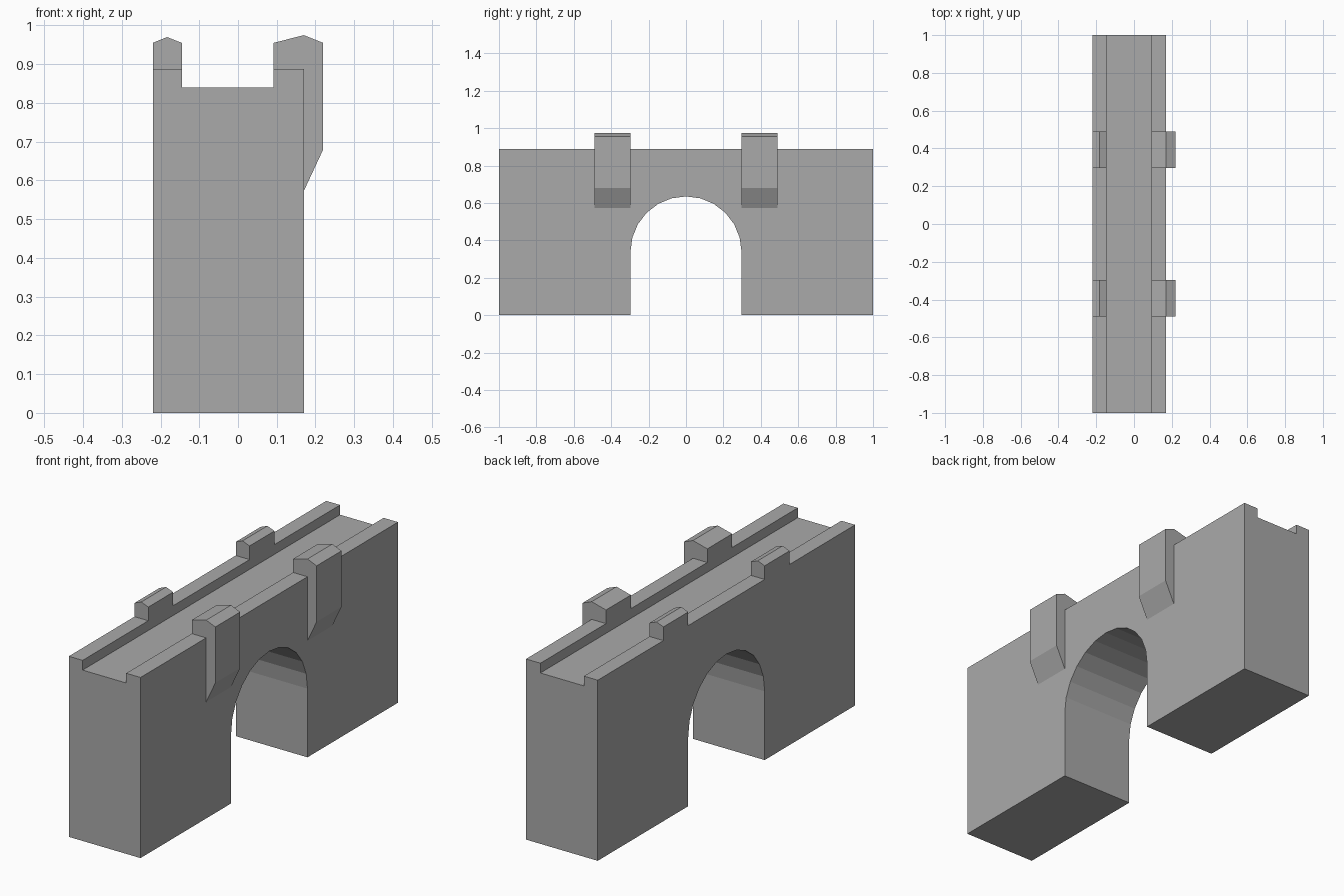
import bpy
import bmesh
from math import cos, sin, pi
from mathutils import Vector

if "Cube" in bpy.data.objects:
    bpy.data.objects.remove(bpy.data.objects["Cube"])

stone = bpy.data.materials.new("grey_stone")
stone.use_nodes = True
GREY = (0.4, 0.4, 0.4, 1)
stone.diffuse_color = GREY
stone.node_tree.nodes["Principled BSDF"].inputs["Base Color"].default_value = GREY


def prism(points, offset):
    """Extrude a closed planar outline into a solid."""
    bm = bmesh.new()
    face = bm.faces.new([bm.verts.new(p) for p in points])
    grown = bmesh.ops.extrude_face_region(bm, geom=[face], use_keep_orig=True)
    verts = [g for g in grown["geom"] if isinstance(g, bmesh.types.BMVert)]
    bmesh.ops.translate(bm, verts=verts, vec=Vector(offset))
    bmesh.ops.recalc_face_normals(bm, faces=bm.faces)
    return bm


def finish(bm, name):
    bmesh.ops.recalc_face_normals(bm, faces=bm.faces)
    mesh = bpy.data.meshes.new(name)
    bm.to_mesh(mesh)
    bm.free()
    mesh.materials.append(stone)
    obj = bpy.data.objects.new(name, mesh)
    bpy.context.collection.objects.link(obj)
    return obj


BACK, FRONT = -0.22, 0.17      # wall faces
DECK_BACK, DECK_FRONT = -0.145, 0.092
DECK, PARAPET = 0.84, 0.888
ARCH_R, SPRING, SEGMENTS = 0.297, 0.338, 12

# Bridge wall with the arched opening
outline = [(-1, 0), (-ARCH_R, 0)]
for i in range(SEGMENTS + 1):
    a = pi - pi * i / SEGMENTS
    outline.append((ARCH_R * cos(a), SPRING + ARCH_R * sin(a)))
outline += [(ARCH_R, 0), (1, 0), (1, DECK), (-1, DECK)]
bm = prism([(BACK, y, z) for y, z in outline], (FRONT - BACK, 0, 0))

# Split the top into deck and parapet strips, then raise the parapets
top = [f for f in bm.faces if f.normal.z > 0.9 and f.calc_center_median().z > DECK - 0.01]
for x in (DECK_BACK, DECK_FRONT):
    geom = top + [e for f in top for e in f.edges] + [v for f in top for v in f.verts]
    bmesh.ops.bisect_plane(bm, geom=list(set(geom)), plane_co=(x, 0, 0), plane_no=(1, 0, 0))
    top = [f for f in bm.faces if f.normal.z > 0.9 and f.calc_center_median().z > DECK - 0.01]
strips = [f for f in top if not DECK_BACK < f.calc_center_median().x < DECK_FRONT]
for strip in strips:
    raised = bmesh.ops.extrude_face_region(bm, geom=[strip])
    verts = [g for g in raised["geom"] if isinstance(g, bmesh.types.BMVert)]
    bmesh.ops.translate(bm, verts=verts, vec=(0, 0, PARAPET - DECK))
    bmesh.ops.delete(bm, geom=[strip], context="FACES_ONLY")
finish(bm, "bridge_wall")

# Pointed parapet blocks, plain at the back and corbelled at the front
plain = [(BACK, PARAPET), (DECK_BACK, PARAPET), (DECK_BACK, 0.955),
         (-0.183, 0.97), (BACK, 0.955)]
corbelled = [(DECK_FRONT, PARAPET), (FRONT, PARAPET), (FRONT, 0.573), (0.22, 0.68),
             (0.22, 0.955), (FRONT, 0.975), (DECK_FRONT, 0.955)]
WIDTH = 0.193
for side, y in (("right", -0.49), ("left", 0.297)):
    for name, profile in (("plain_block", plain), ("corbelled_block", corbelled)):
        finish(prism([(x, y, z) for x, z in profile], (0, WIDTH, 0)), f"{name}_{side}")
